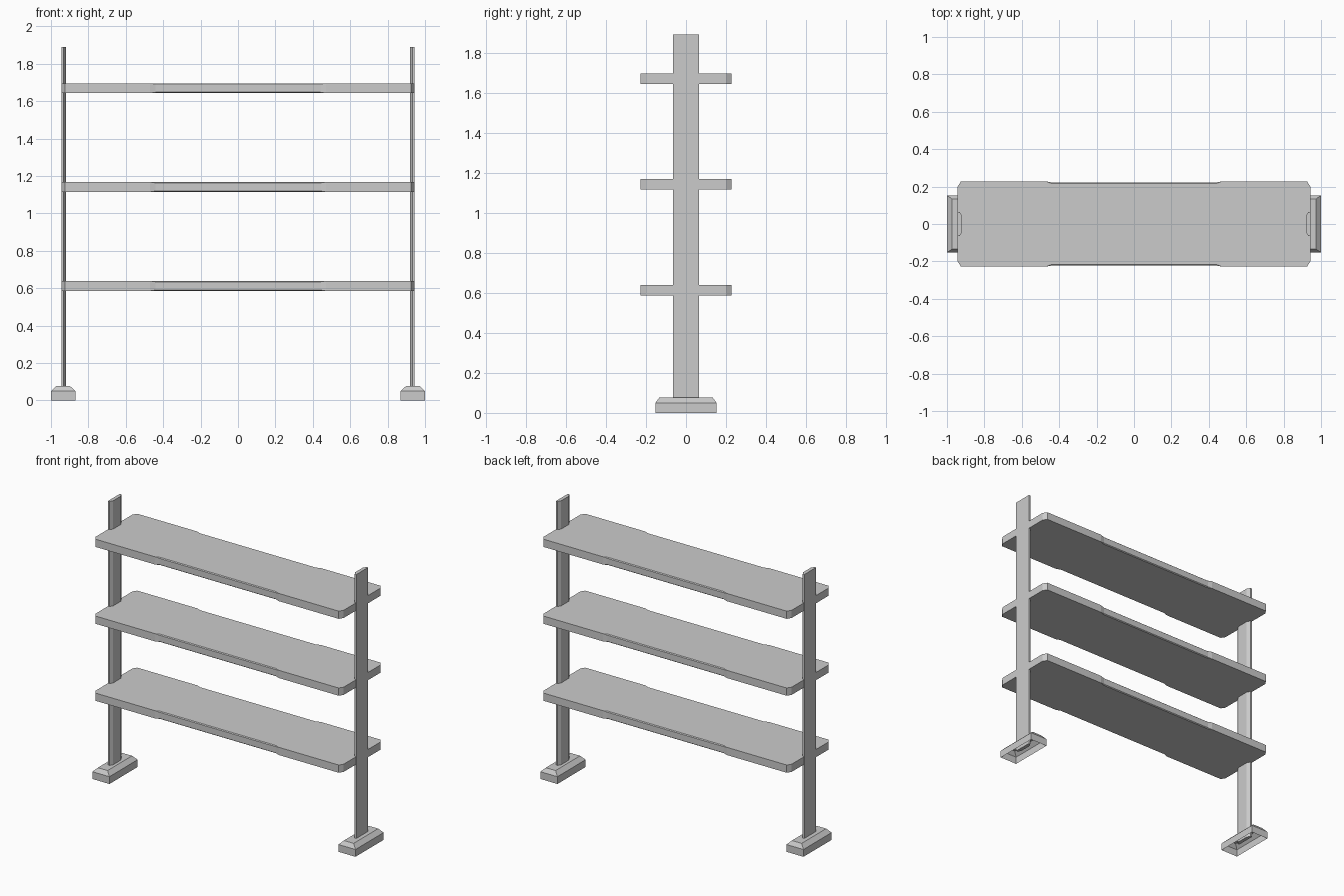
import bpy
import bmesh

old = bpy.data.objects.get("Cube")
if old:
    bpy.data.objects.remove(old, do_unlink=True)

grey = bpy.data.materials.new("plain grey")
grey.use_nodes = True
colour = (0.6, 0.6, 0.6, 1)
grey.diffuse_color = colour
grey.node_tree.nodes["Principled BSDF"].inputs["Base Color"].default_value = colour


def loft(name, rings, cap_bottom=True):
    """Join equal-length rings of points from bottom to top."""
    bm = bmesh.new()
    loops = [[bm.verts.new(p) for p in ring] for ring in rings]
    n = len(loops[0])
    for low, high in zip(loops, loops[1:]):
        for i in range(n):
            j = (i + 1) % n
            bm.faces.new((low[i], low[j], high[j], high[i]))
    bm.faces.new(loops[-1])
    if cap_bottom:
        bm.faces.new(loops[0][::-1])
    bmesh.ops.recalc_face_normals(bm, faces=bm.faces)
    mesh = bpy.data.meshes.new(name)
    bm.to_mesh(mesh)
    bm.free()
    mesh.materials.append(grey)
    obj = bpy.data.objects.new(name, mesh)
    bpy.context.collection.objects.link(obj)
    return obj


def shelf_ring(z, middle_y, middle_z):
    """Plank outline with clipped corners and a pared-back middle edge."""
    quarter = [(0.943, 0.2, z), (0.925, 0.228, z), (0.47, 0.228, z),
               (0.44, middle_y, middle_z)]
    right = quarter + [(-x, y, h) for x, y, h in reversed(quarter)]
    return right + [(-x, -y, h) for x, y, h in right]


# Shelves, with a small bevel along the middle of both long edges
for label, bottom in (("lower", 0.586), ("middle", 1.115), ("upper", 1.643)):
    top = bottom + 0.053
    loft(label + "_shelf", [
        shelf_ring(bottom, 0.216, bottom),
        shelf_ring(bottom, 0.222, bottom + 0.005),
        shelf_ring(top, 0.222, top - 0.005),
        shelf_ring(top, 0.216, top)])


def rectangle(x0, x1, y, z):
    return [(x0, -y, z), (x1, -y, z), (x1, y, z), (x0, y, z)]


for label, s in (("left", 1), ("right", -1)):
    # Upright with its inner corners cut off
    outline = [(0.944, -0.064), (0.944, 0.064), (0.932, 0.064),
               (0.919, 0.042), (0.919, -0.042), (0.932, -0.064)]
    loft(label + "_post", [[(s * x, y, z) for x, y in outline] for z in (0.03, 1.89)])
    # Hollow foot, open underneath, with a sloping shoulder
    loft(label + "_foot", [
        rectangle(s * 0.87, s, 0.153, 0),
        rectangle(s * 0.87, s, 0.153, 0.05),
        rectangle(s * 0.898, s * 0.972, 0.133, 0.077)], cap_bottom=False)
